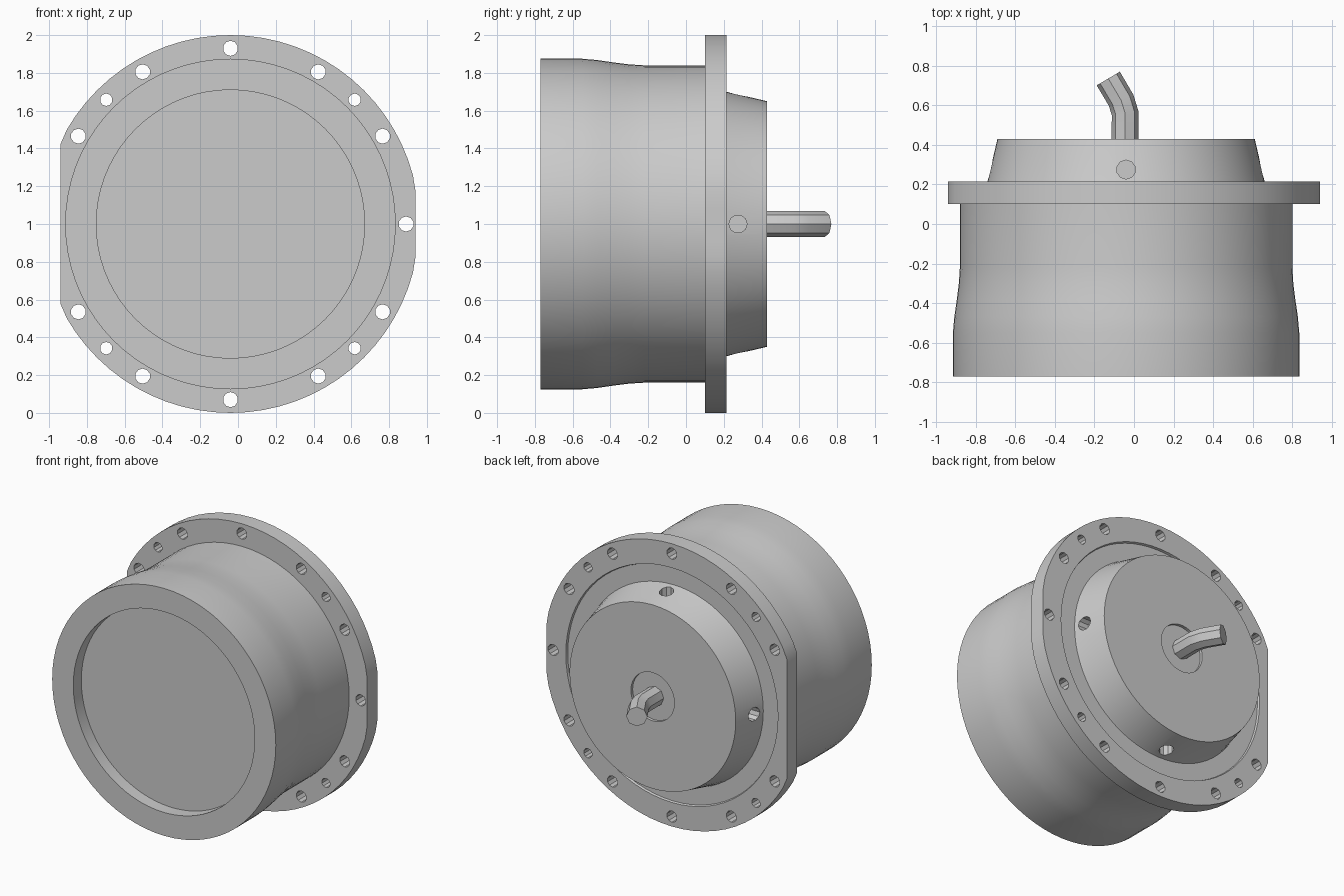
import bpy, bmesh
from math import sin, cos, pi, radians
from mathutils import Matrix, Vector

if "Cube" in bpy.data.objects:
    bpy.data.objects.remove(bpy.data.objects["Cube"])

CX, CZ = -0.04, 1.0      # main axis runs along y through here
SEG = 72


def make_object(name, bm):
    bmesh.ops.recalc_face_normals(bm, faces=bm.faces)
    mesh = bpy.data.meshes.new(name)
    bm.to_mesh(mesh)
    bm.free()
    obj = bpy.data.objects.new(name, mesh)
    bpy.context.collection.objects.link(obj)
    return obj


def activate(obj):
    bpy.ops.object.select_all(action='DESELECT')
    obj.select_set(True)
    bpy.context.view_layer.objects.active = obj


def lathe(name, profile, x_limit):
    """Revolve (radius, y) points about the main axis, trimming at +-x_limit."""
    bm = bmesh.new()
    rings = []
    for r, y in profile:
        ring = []
        for i in range(SEG):
            a = 2 * pi * i / SEG
            x = max(-x_limit, min(x_limit, CX + r * cos(a)))
            ring.append(bm.verts.new((x, y, CZ + r * sin(a))))
        rings.append(ring)
    for a, b in zip(rings, rings[1:]):
        for i in range(SEG):
            j = (i + 1) % SEG
            bm.faces.new((a[i], a[j], b[j], b[i]))
    bm.faces.new(rings[0])
    bm.faces.new(rings[-1])
    return make_object(name, bm)


def add_rod(bm, centre, direction, radius, length, sides=10):
    rot = Vector((0, 0, 1)).rotation_difference(Vector(direction)).to_matrix().to_4x4()
    bmesh.ops.create_cone(bm, cap_ends=True, segments=sides, radius1=radius,
                          radius2=radius, depth=length,
                          matrix=Matrix.Translation(centre) @ rot)


# Housing: recessed front, waisted barrel, flange with flats, tapered rear cover
housing = lathe("housing", [
    (0.71, -0.68), (0.71, -0.77), (0.875, -0.77), (0.875, -0.55), (0.868, -0.47),
    (0.855, -0.38), (0.845, -0.30), (0.84, -0.22), (0.84, 0.10),
    (1.0, 0.10), (1.0, 0.215), (0.83, 0.215), (0.825, 0.20), (0.705, 0.20),
    (0.70, 0.215), (0.65, 0.43), (0.17, 0.43), (0.17, 0.41)], 0.94)

# Bolt holes through the flange and four screw pockets in the cover
bm = bmesh.new()
for deg in list(range(0, 360, 30)) + [45, 135, 225, 315]:
    if deg == 180:
        continue
    a = radians(deg)
    add_rod(bm, (CX + 0.93 * cos(a), 0.155, CZ + 0.93 * sin(a)), (0, 1, 0),
            0.033 if deg % 90 == 45 else 0.04, 0.3)
for k in range(4):
    d = Vector((cos(k * pi / 2), 0, sin(k * pi / 2)))
    add_rod(bm, Vector((CX, 0.275, CZ)) + d * 0.71, d, 0.048, 0.18)
cutter = make_object("hole_cutter", bm)
cutter.hide_render = True

mod = housing.modifiers.new("holes", 'BOOLEAN')
mod.operation = 'DIFFERENCE'
mod.solver = 'EXACT'
mod.object = cutter
activate(housing)
bpy.ops.object.modifier_apply(modifier=mod.name)
bpy.data.objects.remove(cutter)
activate(housing)
bpy.ops.object.shade_smooth_by_angle(angle=radians(25))

# Bent cable stub at the rear
curve = bpy.data.curves.new("cable", 'CURVE')
curve.dimensions = '3D'
curve.bevel_depth = 0.068
curve.bevel_resolution = 2
curve.use_fill_caps = True
path = [(-0.045, 0.405), (-0.045, 0.56), (-0.065, 0.625), (-0.13, 0.735)]
spline = curve.splines.new('POLY')
spline.points.add(len(path) - 1)
for p, (x, y) in zip(spline.points, path):
    p.co = (x, y, CZ, 1)
cable = bpy.data.objects.new("cable", curve)
bpy.context.collection.objects.link(cable)
activate(cable)
bpy.ops.object.convert(target='MESH')
bpy.ops.object.shade_smooth_by_angle(angle=radians(30))
